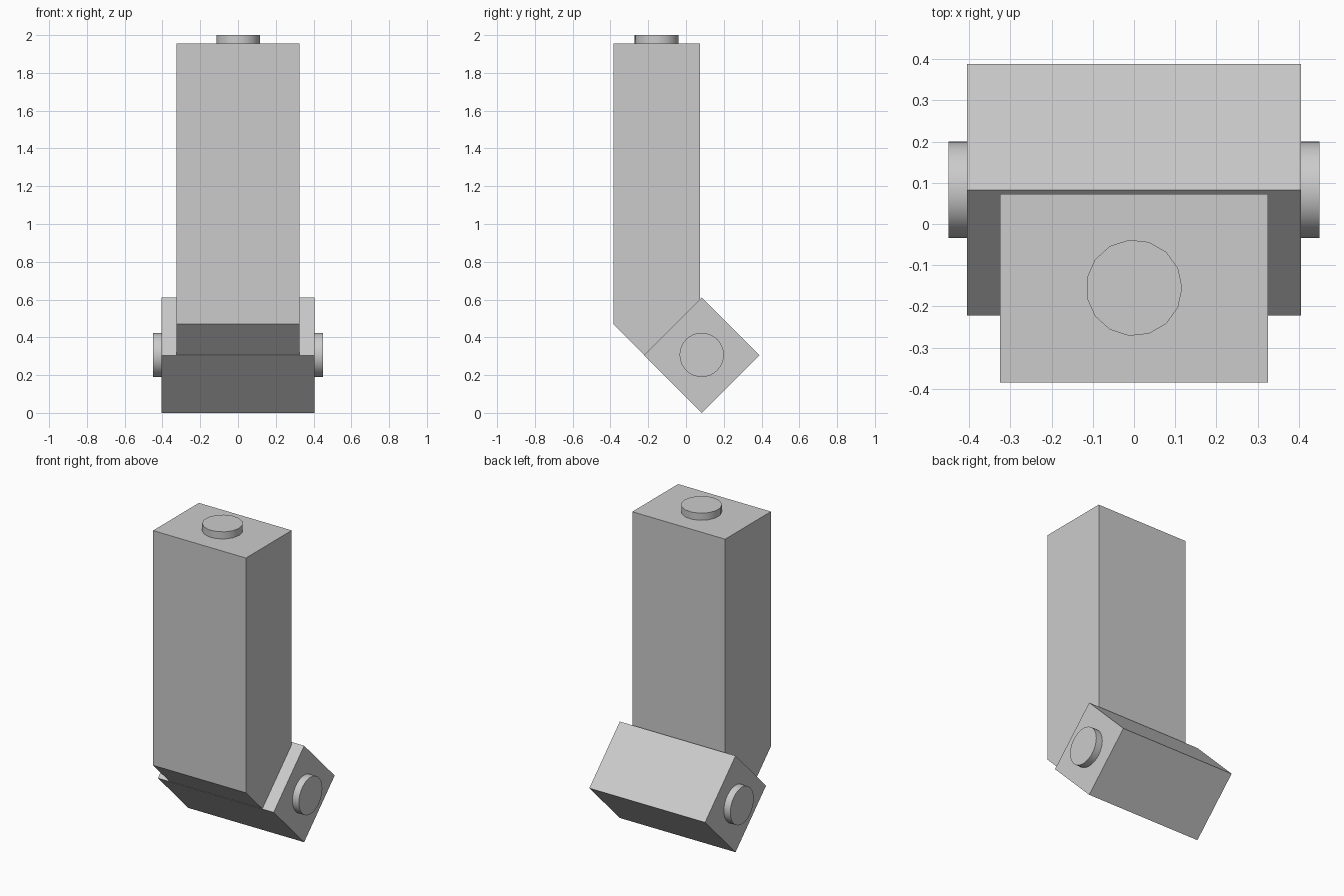
import bpy, bmesh
from math import pi, radians
from mathutils import Matrix, Vector

cube = bpy.data.objects.get("Cube")
if cube:
    bpy.data.objects.remove(cube, do_unlink=True)

grey = bpy.data.materials.new("plain grey")
grey.use_nodes = True
colour = (0.6, 0.6, 0.6, 1)
grey.diffuse_color = colour
grey.node_tree.nodes["Principled BSDF"].inputs["Base Color"].default_value = colour


def finish(bm, name):
    bmesh.ops.recalc_face_normals(bm, faces=bm.faces)
    mesh = bpy.data.meshes.new(name)
    bm.to_mesh(mesh)
    bm.free()
    mesh.materials.append(grey)
    obj = bpy.data.objects.new(name, mesh)
    bpy.context.collection.objects.link(obj)
    return obj


def extrude_profile(name, profile, half_width):
    """Sweep a (y, z) side profile across x."""
    bm = bmesh.new()
    face = bm.faces.new([bm.verts.new((-half_width, y, z)) for y, z in profile])
    result = bmesh.ops.extrude_face_region(bm, geom=[face])
    moved = [v for v in result["geom"] if isinstance(v, bmesh.types.BMVert)]
    bmesh.ops.translate(bm, verts=moved, vec=(2 * half_width, 0, 0))
    return finish(bm, name)


def disc(name, centre, depth, sides, turn):
    bm = bmesh.new()
    bmesh.ops.create_cone(bm, cap_ends=True, segments=sides, radius1=0.117,
                          radius2=0.117, depth=depth,
                          matrix=Matrix.Translation(centre) @ turn)
    obj = finish(bm, name)
    bpy.ops.object.select_all(action='DESELECT')
    obj.select_set(True)
    bpy.context.view_layer.objects.active = obj
    bpy.ops.object.shade_smooth_by_angle(angle=radians(40))


# Upright column with a mitred lower end
extrude_profile("column", [(-0.385, 1.955), (-0.385, 0.47), (-0.22, 0.305),
                           (0.073, 0.598), (0.073, 1.955)], 0.325)

# Tilted square foot block
cy, cz, r = 0.083, 0.305, 0.305
extrude_profile("foot_block", [(cy, 0), (cy + r, cz), (cy, cz + r), (cy - r, cz)], 0.405)

# Top peg, with a vertex pointing along +x
disc("top_peg", Vector((0, -0.155, 1.975)), 0.05, 15, Matrix.Rotation(-pi / 2, 4, 'Z'))

# Side pegs
for side, name in ((1, "left_peg"), (-1, "right_peg")):
    disc(name, Vector((side * 0.425, cy, 0.307)), 0.05, 32, Matrix.Rotation(pi / 2, 4, 'Y'))
